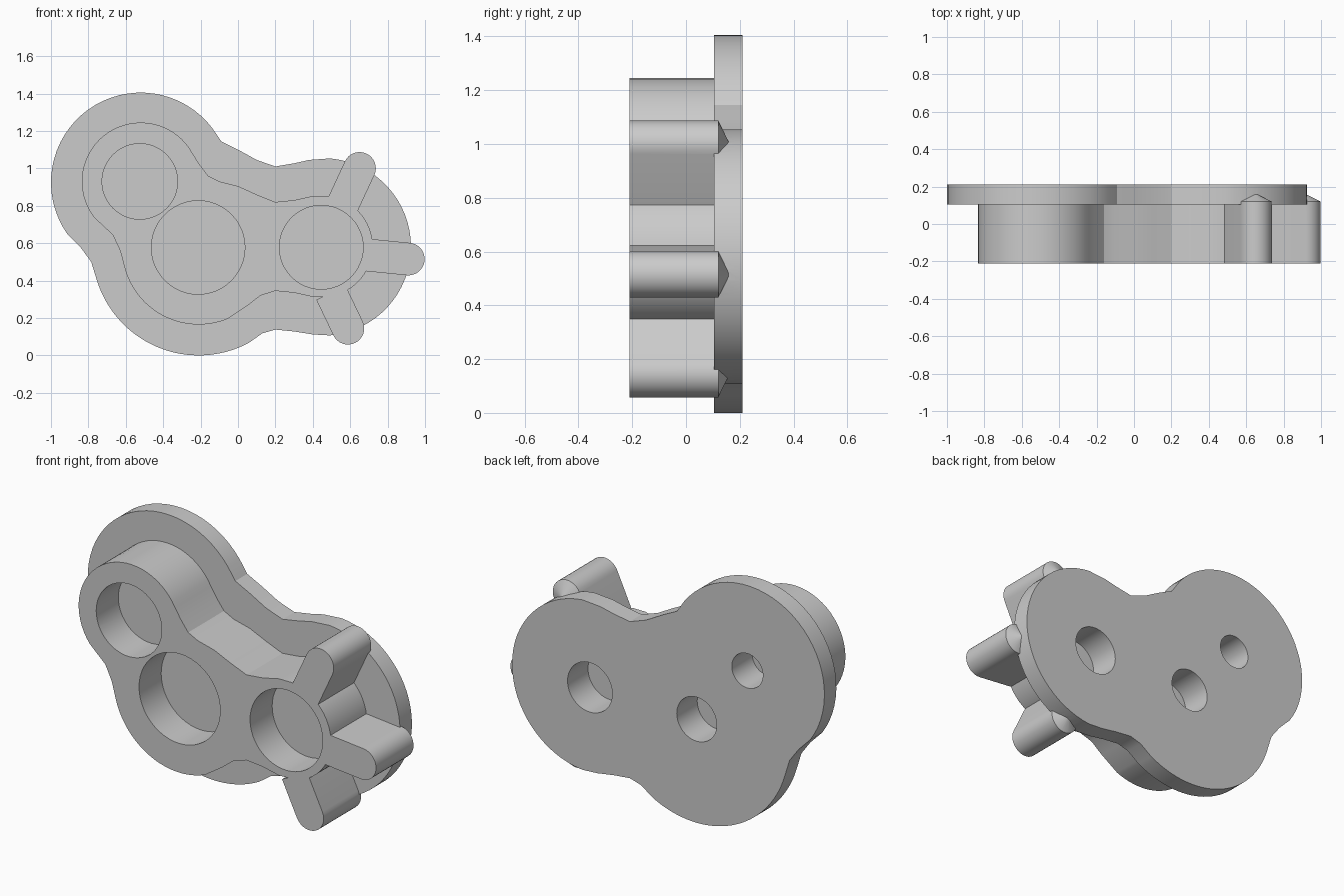
import bpy, bmesh
from math import cos, sin, pi, radians, atan2, degrees

if "Cube" in bpy.data.objects:
    bpy.data.objects.remove(bpy.data.objects["Cube"])


def arc(cx, cz, r, a0, a1, n=32):
    return [(cx + r * cos(radians(a0 + (a1 - a0) * i / n)),
             cz + r * sin(radians(a0 + (a1 - a0) * i / n))) for i in range(n + 1)]


def extrude(name, pts, y0, y1, apex=None):
    """Prism from an x-z outline; apex optionally peaks the back face."""
    bm = bmesh.new()
    front = [bm.verts.new((x, y0, z)) for x, z in pts]
    back = [bm.verts.new((x, y1, z)) for x, z in pts]
    n = len(pts)
    bm.faces.new(front)
    for i in range(n):
        j = (i + 1) % n
        bm.faces.new((front[i], back[i], back[j], front[j]))
    if apex:
        top = bm.verts.new(apex)
        for i in range(n):
            bm.faces.new((back[i], top, back[(i + 1) % n]))
    else:
        bm.faces.new(back[::-1])
    bmesh.ops.recalc_face_normals(bm, faces=bm.faces)
    me = bpy.data.meshes.new(name)
    bm.to_mesh(me)
    bm.free()
    ob = bpy.data.objects.new(name, me)
    bpy.context.collection.objects.link(ob)
    return ob


def combine(target, other, operation):
    mod = target.modifiers.new("boolean", 'BOOLEAN')
    mod.operation = operation
    mod.solver = 'EXACT'
    mod.object = other
    bpy.ops.object.select_all(action='DESELECT')
    bpy.context.view_layer.objects.active = target
    target.select_set(True)
    bpy.ops.object.modifier_apply(modifier=mod.name)
    bpy.data.objects.remove(other)


# Back plate: three blended discs
plate = (arc(0.45, 0.58, 0.475, -85, 85)
         + [(0.38, 1.045), (0.3, 1.027), (0.2, 1.01), (0.1, 1.045), (0, 1.1), (-0.09, 1.145)]
         + arc(-0.52, 0.925, 0.48, 37, 215)
         + [(-0.84, 0.575), (-0.785, 0.5)]
         + arc(-0.21, 0.57, 0.57, 197, 298)
         + [(0.13, 0.118), (0.2, 0.138), (0.3, 0.128), (0.4, 0.112)])
body = extrude("housing_body", plate, 0.105, 0.21)

# Raised front block, same layout inset
block = (arc(0.45, 0.583, 0.27, -80, 85)
         + [(0.4, 0.852), (0.3, 0.83), (0.2, 0.82), (0.1, 0.86), (0, 0.905),
            (-0.1, 0.93), (-0.16, 0.96), (-0.205, 1.02)]
         + arc(-0.52, 0.93, 0.315, 28, 218)
         + [(-0.67, 0.645), (-0.63, 0.56)]
         + arc(-0.21, 0.575, 0.41, 195, 292)
         + [(0.05, 0.265), (0.12, 0.32), (0.2, 0.345), (0.3, 0.335), (0.4, 0.313)])
combine(body, extrude("front_block", block, -0.21, 0.15), 'UNION')

# Three round-ended fingers around the right hub
R = 0.087
for bx, bz, tx, tz in ((0.557, 0.80, 0.65, 1.0), (0.69, 0.537, 0.911, 0.515),
                       (0.497, 0.335, 0.588, 0.145)):
    a = degrees(atan2(tz - bz, tx - bx))
    left, right = radians(a + 90), radians(a - 90)
    outline = (arc(tx, tz, R, a - 90, a + 90, 16)
               + [(bx + R * cos(left), bz + R * sin(left)),
                  (bx + R * cos(right), bz + R * sin(right))])
    finger = extrude("finger", outline, -0.21, 0.12, (tx, 0.163, tz))
    combine(body, finger, 'UNION')

# Wide blind bores at the front, narrow blind shaft holes at the back
for x, z, r_front, r_back in ((-0.525, 0.93, 0.202, 0.096),
                              (-0.213, 0.577, 0.25, 0.123),
                              (0.445, 0.578, 0.224, 0.138)):
    for r, y0, y1 in ((r_front, -0.3, -0.015), (r_back, 0.03, 0.3)):
        cutter = extrude("cutter", arc(x, z, r, 0, 352.5, 47), y0, y1)
        cutter.hide_render = True
        combine(body, cutter, 'DIFFERENCE')

bpy.ops.object.select_all(action='DESELECT')
body.select_set(True)
bpy.context.view_layer.objects.active = body
bpy.ops.object.shade_smooth_by_angle(angle=radians(25))
